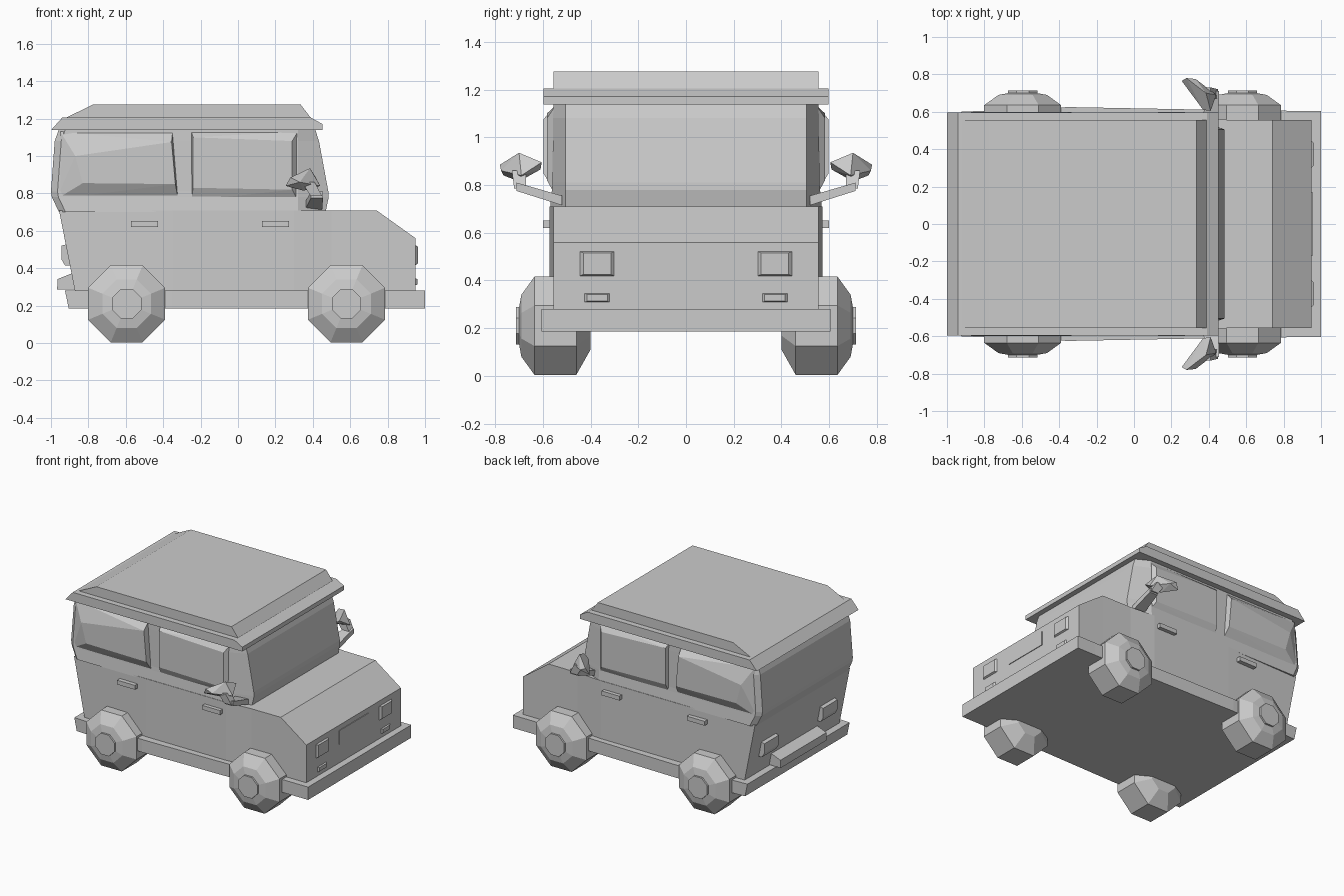
import bpy, bmesh
from math import cos, sin, pi, radians

if "Cube" in bpy.data.objects:
    bpy.data.objects.remove(bpy.data.objects["Cube"])


def finish(bm, name):
    bmesh.ops.recalc_face_normals(bm, faces=bm.faces)
    me = bpy.data.meshes.new(name)
    bm.to_mesh(me)
    bm.free()
    ob = bpy.data.objects.new(name, me)
    bpy.context.collection.objects.link(ob)
    return ob


def loft(name, rings):
    """Bridge equal-sized rings of points and cap both ends."""
    bm = bmesh.new()
    vs = [[bm.verts.new(p) for p in r] for r in rings]
    n = len(vs[0])
    for a, b in zip(vs, vs[1:]):
        for i in range(n):
            j = (i + 1) % n
            bm.faces.new((a[i], a[j], b[j], b[i]))
    bm.faces.new(vs[0])
    bm.faces.new(vs[-1])
    return finish(bm, name)


def hull(name, pts):
    """Faceted solid around a few points."""
    bm = bmesh.new()
    for p in pts:
        bm.verts.new(p)
    r = bmesh.ops.convex_hull(bm, input=bm.verts)
    loose = [v for v in bm.verts if not v.link_faces]
    bmesh.ops.delete(bm, geom=loose, context='VERTS')
    bmesh.ops.dissolve_limit(bm, angle_limit=radians(1), verts=bm.verts, edges=bm.edges)
    return finish(bm, name)


def box(name, x0, x1, y0, y1, z0, z1):
    return hull(name, [(x, y, z) for x in (x0, x1) for y in (y0, y1) for z in (z0, z1)])


def mirror_y(ob):
    m = ob.modifiers.new("mirror", 'MIRROR')
    m.use_axis = (False, True, False)
    return ob


# Chassis band with skirts and front bumper
loft("chassis_and_bumper", [
    [(xb, -w, .185), (xb, w, .185), (xt, w, .28), (xt, -w, .28)]
    for xb, xt, w in ((-.905, -.925, .60), (-.35, -.35, .625), (.35, .35, .612),
                      (.85, .85, .605), (1, 1, .605))])

# Lower body and bonnet: bottom x, top x, top z, half width
loft("lower_body", [
    [(xb, -w, .27), (xb, w, .27), (xt, w, zt), (xt, -w, zt)]
    for xb, xt, zt, w in ((-.87, -.957, .71, .557), (-.35, -.35, .71, .572),
                          (.30, .30, .71, .572), (.50, .50, .71, .557),
                          (.74, .74, .71, .555), (.95, .95, .56, .555))])


# Cabin with chamfered pillars: z, rear x, front x, half width
def cabin_ring(z, xr, xf, w):
    half = [(xr, w - .03), (xr + .035, w), (.32, w), (xf, .505)]
    return [(x, y, z) for x, y in half] + [(x, -y, z) for x, y in reversed(half)]


loft("cabin", [cabin_ring(*s) for s in (
    (.70, -.957, .468, .570), (.78, -.995, .485, .562), (.81, -1.0, .483, .560),
    (1.08, -.98, .433, .557), (1.15, -.955, .41, .555))])


# Roof rim and raised roof panel
def extrude_y(name, profile, w):
    return loft(name, [[(x, y, z) for x, z in profile] for y in (-w, w)])


extrude_y("roof_rim", [(-1, 1.138), (.453, 1.138), (.453, 1.17), (.39, 1.205),
                       (-.94, 1.205)], .597)
extrude_y("roof_panel", [(-.95, 1.19), (.40, 1.19), (.335, 1.275), (-.775, 1.275)], .555)


# Bulging side windows: base outline and outer outline in x, z
def pane(name, base, outer, depth):
    mirror_y(hull(name, [(x, .55, z) for x, z in base] + [(x, depth, z) for x, z in outer]))


pane("rear_window", [(-.97, .77), (-.32, .77), (-.35, 1.13), (-.95, 1.13)],
     [(-.83, .855), (-.335, .85), (-.355, 1.075), (-.87, 1.0)], .598)
pane("front_window", [(-.25, .76), (.32, .76), (.32, 1.13), (-.25, 1.13)],
     [(-.24, .83), (.29, .82), (.29, 1.08), (-.24, 1.10)], .583)

# Door handles
for name, x in (("rear_handle", -.50), ("front_handle", .20)):
    mirror_y(box(name, x - .073, x + .073, .55, .60, .62, .652))


# Front and rear lamps, tapered
def lamp(name, x0, x1, y0, y1, z0, z1, t, s):
    mirror_y(hull(name, [(x0, y, z) for y in (y0, y1) for z in (z0, z1)] +
                  [(x1, y, z) for y in (y0 + t, y1 - t) for z in (z0 + s, z1 - s)]))


lamp("headlamp", .94, .963, .29, .455, .415, .525, .025, .01)
lamp("fog_lamp", .94, .96, .31, .435, .305, .35, .02, .008)
box("grille_panel", .94, .955, -.172, .172, .418, .522)
mirror_y(hull("tail_lamp", [(x, y, z) for y in (.26, .43) for x, z in (
    (-.88, .415), (-.925, .415), (-.945, .45), (-.945, .52), (-.91, .53))]))

# Rear step
extrude_y("rear_step", [(-.967, .285), (-.86, .285), (-.89, .372), (-.965, .342)], .27)


# Eight-sided wheels: y, flat-to-centre radius
def wheel(name, cx, sections):
    rings = []
    for y, a in sections:
        r = a / cos(pi / 8)
        rings.append([(cx + r * cos(pi / 8 + i * pi / 4), y,
                       .21 + r * sin(pi / 8 + i * pi / 4)) for i in range(8)])
    mirror_y(loft(name, rings))


for side, cx in (("rear", -.595), ("front", .58)):
    wheel(side + "_wheel", cx, [(.40, .10), (.46, .206), (.635, .206), (.69, .13), (.70, .075)])
    wheel(side + "_hub", cx, [(.66, .078), (.713, .078)])

# Wing mirrors: arm, stem and faceted head
mirror_y(hull("mirror_arm", [(x, .52, z) for x in (.36, .45) for z in (.715, .755)] +
              [(x, .71, z) for x in (.39, .455) for z in (.775, .81)]))
mirror_y(hull("mirror_stem", [(x, y, .785) for x in (.39, .45) for y in (.67, .72)] +
              [(x, y, .86) for x in (.34, .41) for y in (.67, .73)]))
mirror_y(hull("mirror_head", [
    (.255, .765, .84), (.28, .78, .885), (.385, .70, .935), (.41, .605, .895),
    (.37, .61, .865), (.35, .70, .815), (.44, .69, .84), (.33, .775, .86)]))
